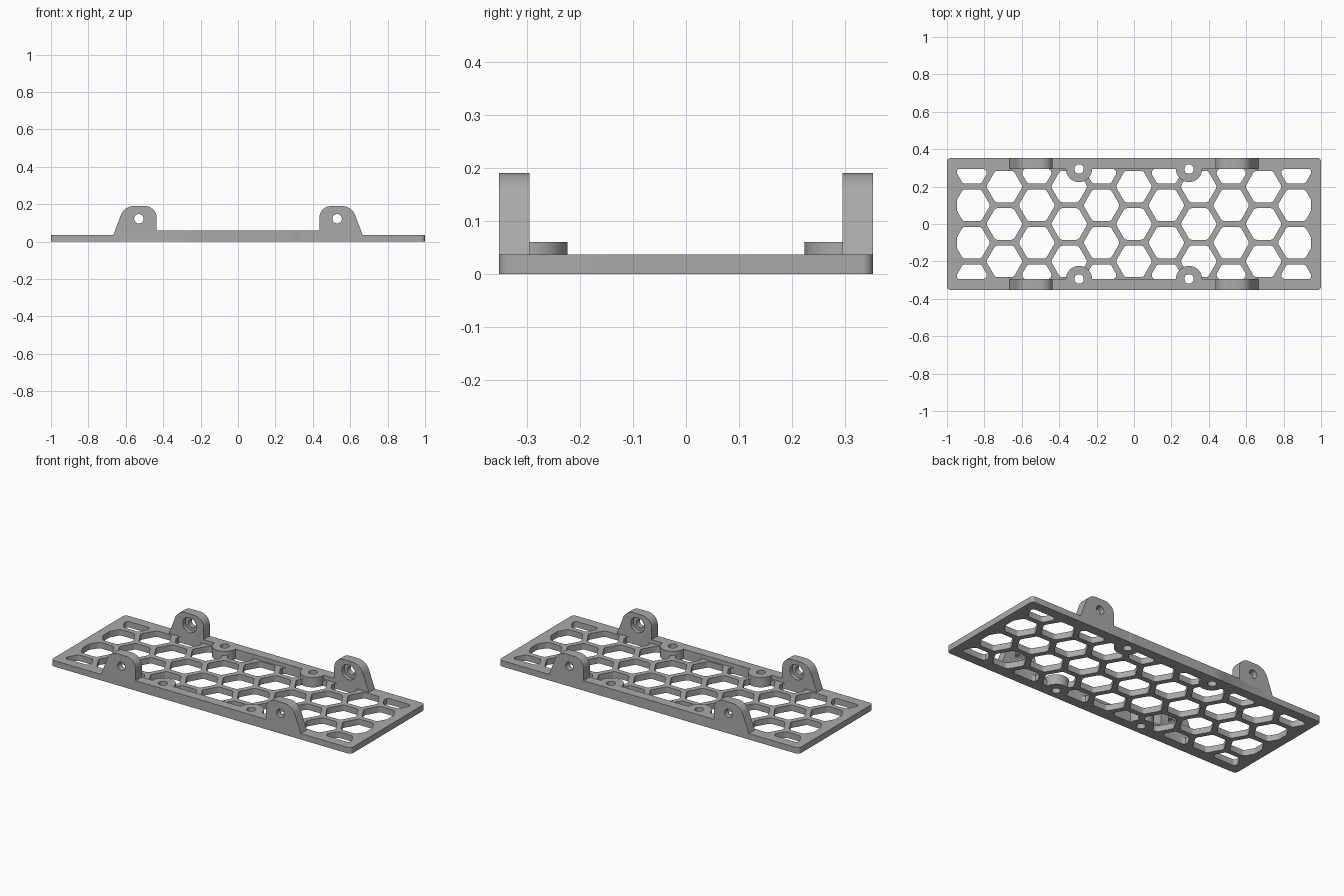
import bpy, bmesh, math
from mathutils import Vector

if "Cube" in bpy.data.objects:
    bpy.data.objects.remove(bpy.data.objects["Cube"], do_unlink=True)

HALF_X, HALF_Y = 1.0, 0.353        # outer size
IN_X, IN_Y = 0.946, 0.295          # frame opening
BASE, RAISED = 0.036, 0.06         # heights
PITCH, RIB = 0.2, 0.031            # honeycomb spacing and rib width

grey = bpy.data.materials.new("grey plastic")
grey.use_nodes = True
grey.diffuse_color = (0.4, 0.4, 0.4, 1)
grey.node_tree.nodes["Principled BSDF"].inputs["Base Color"].default_value = (0.4, 0.4, 0.4, 1)


def fillet(points, radii, steps=5):
    """Round the corners of a 2D polygon; one radius per corner or one for all."""
    pts = [Vector(p) for p in points]
    if not isinstance(radii, list):
        radii = [radii] * len(pts)
    out = []
    for i, p in enumerate(pts):
        u, v = pts[i - 1] - p, pts[(i + 1) % len(pts)] - p
        limit = 0.48 * min(u.length, v.length)
        u.normalize()
        v.normalize()
        a = u.angle(v) / 2
        r = min(radii[i], limit * math.tan(a))
        if r < 0.001:
            out.append(p)
            continue
        t = r / math.tan(a)
        c = p + (u + v).normalized() * (r / math.sin(a))
        s, e = p + u * t - c, p + v * t - c
        out += [c + s.lerp(e, k / steps).normalized() * r for k in range(steps + 1)]
    return out


def clip(points, axis, limit, sign):
    """Keep the part of a convex polygon where sign * coordinate <= limit."""
    out = []
    for i, q in enumerate(points):
        p = points[i - 1]
        dp, dq = limit - sign * p[axis], limit - sign * q[axis]
        if (dp < 0) != (dq < 0):
            out.append(p.lerp(q, dp / (dp - dq)))
        if dq >= 0:
            out.append(q)
    return out


def circle(x, y, r, n=32):
    return [Vector((x + r * math.cos(k * math.tau / n), y + r * math.sin(k * math.tau / n)))
            for k in range(n)]


def prism(name, outlines, low, high, upright=False):
    """Extrude outlines along z, or along y when upright (outline is then x, z)."""
    bm = bmesh.new()
    for outline in outlines:
        verts = [bm.verts.new((p[0], low, p[1]) if upright else (p[0], p[1], low)) for p in outline]
        face = bm.faces.new(verts)
        grown = bmesh.ops.extrude_face_region(bm, geom=[face])["geom"]
        move = Vector((0, high - low, 0)) if upright else Vector((0, 0, high - low))
        bmesh.ops.translate(bm, vec=move, verts=[g for g in grown if isinstance(g, bmesh.types.BMVert)])
    bmesh.ops.recalc_face_normals(bm, faces=bm.faces)
    mesh = bpy.data.meshes.new(name)
    bm.to_mesh(mesh)
    bm.free()
    mesh.materials.append(grey)
    obj = bpy.data.objects.new(name, mesh)
    bpy.context.collection.objects.link(obj)
    return obj


def combine(target, other, operation):
    bpy.context.view_layer.objects.active = target
    mod = target.modifiers.new(operation, "BOOLEAN")
    mod.operation, mod.solver, mod.object = operation, "EXACT", other
    bpy.ops.object.modifier_apply(modifier=mod.name)
    bpy.data.objects.remove(other, do_unlink=True)


# Flat plate with rounded corners
corners = [(-HALF_X, -HALF_Y), (HALF_X, -HALF_Y), (HALF_X, HALF_Y), (-HALF_X, HALF_Y)]
tray = prism("honeycomb_tray", [fillet(corners, 0.02)], 0, BASE)

# Honeycomb openings, trimmed to the frame
cells = []
hex_r = (PITCH - RIB) / math.sqrt(3)
for col in range(-5, 6):
    for row in range(-2, 3):
        x = col * PITCH * math.sqrt(3) / 2
        y = (row + (0.5 if col % 2 else 0)) * PITCH
        cell = circle(x, y, hex_r, 6)
        for axis, limit in ((0, IN_X), (1, IN_Y)):
            for sign in (1, -1):
                cell = clip(cell, axis, limit, sign)
        if len(cell) > 2:
            cells.append(fillet(cell, 0.022, 4))
combine(tray, prism("cells", cells, -0.1, 0.1), "DIFFERENCE")

# Side walls: raised rail with an upright tab at each end
half = [(0.435, RAISED), (0.435, 0.19), (0.608, 0.19), (0.666, BASE), (0.666, 0.0)]
half_r = [0, 0.068, 0.075, 0, 0]
wall = [(-x, z) for x, z in half] + [(x, z) for x, z in reversed(half)]
wall = fillet(wall, half_r + half_r[::-1], 10)
for side in (-1, 1):
    ends = sorted((side * IN_Y, side * HALF_Y))
    combine(tray, prism("side_wall", [wall], *ends, upright=True), "UNION")

# Round screw bosses, trimmed flush with the outer walls
for sx in (-1, 1):
    for sy in (-1, 1):
        boss = clip(circle(sx * 0.294, sy * 0.294, 0.07), 1, HALF_Y, sy)
        combine(tray, prism("boss", [boss], 0, RAISED), "UNION")

# Vertical screw holes
holes = [circle(sx * 0.294, sy * 0.294, 0.025) for sx in (-1, 1) for sy in (-1, 1)]
combine(tray, prism("screw_holes", holes, -0.1, 0.2), "DIFFERENCE")

# Tab holes with a wider recess on the inner face
through = [circle(sx * 0.53, 0.122, 0.025) for sx in (-1, 1)]
combine(tray, prism("tab_holes", through, -0.5, 0.5, upright=True), "DIFFERENCE")
recess = [circle(sx * 0.53, 0.122, 0.045) for sx in (-1, 1)]
combine(tray, prism("tab_recesses", recess, -IN_Y - 0.025, IN_Y + 0.025, upright=True), "DIFFERENCE")

bpy.ops.object.select_all(action="DESELECT")
tray.select_set(True)
bpy.context.view_layer.objects.active = tray
bpy.ops.object.shade_smooth_by_angle(angle=math.radians(30))
